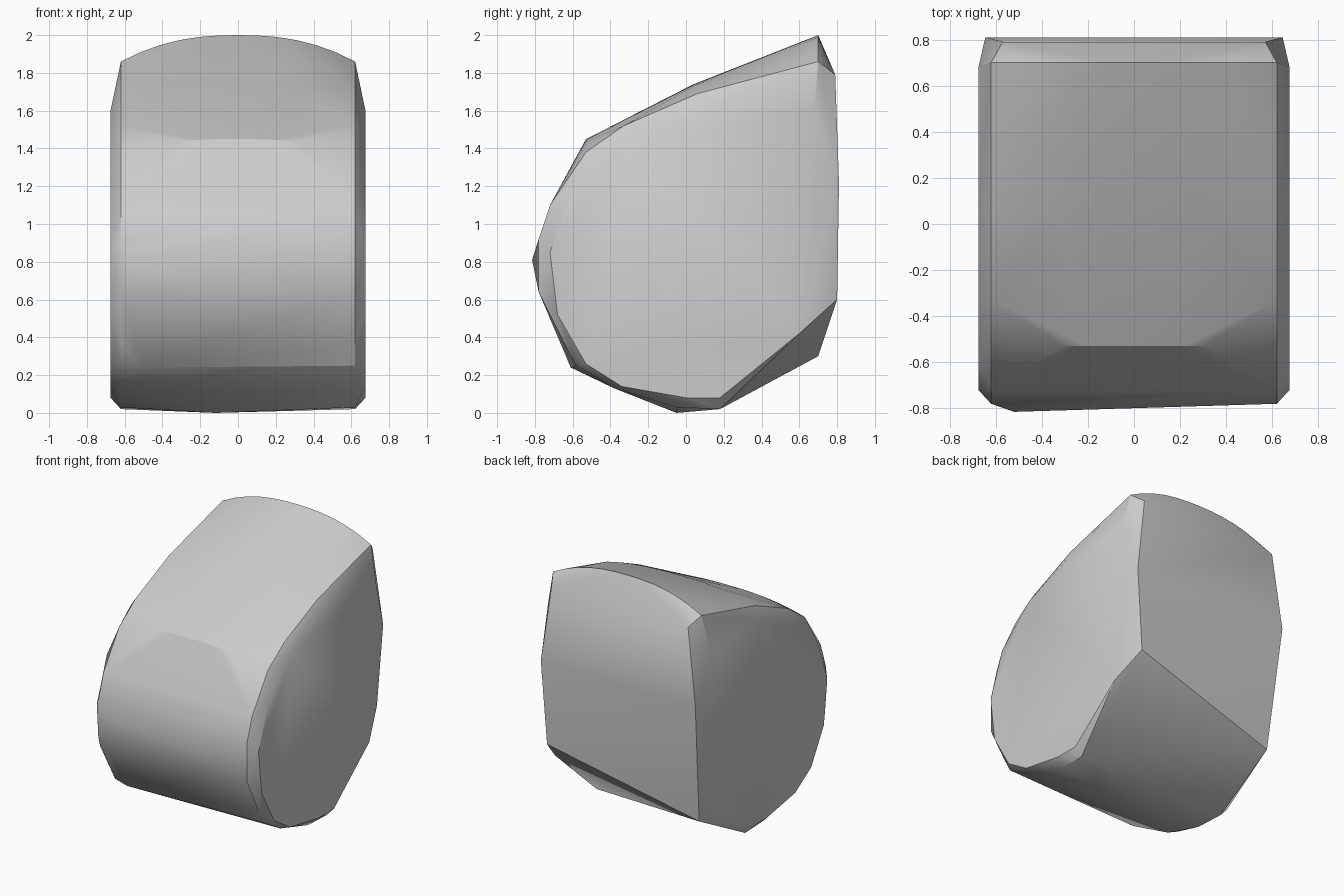
import bpy
import bmesh
import math

cube = bpy.data.objects.get("Cube")
if cube:
    bpy.data.objects.remove(cube, do_unlink=True)

# Single neutral stone colour
stone = bpy.data.materials.new("light_grey_stone")
stone.use_nodes = True
grey = (0.6, 0.6, 0.6, 1.0)
stone.diffuse_color = grey
stone.node_tree.nodes["Principled BSDF"].inputs["Base Color"].default_value = grey

# Side profiles as (y, z): flat cap, and the wider rim just inside it
cap = [(0.68, 1.60), (0.08, 1.60), (-0.32, 1.44), (-0.60, 1.18), (-0.72, 0.85),
       (-0.68, 0.52), (-0.53, 0.26), (-0.34, 0.14), (0.0, 0.08), (0.18, 0.08),
       (0.60, 0.42), (0.67, 0.90)]
rim = [(0.70, 1.86), (0.06, 1.69), (-0.33, 1.52), (-0.53, 1.38), (-0.72, 1.10),
       (-0.78, 0.92), (-0.78, 0.64), (-0.64, 0.36), (-0.58, 0.25), (-0.38, 0.13),
       (-0.05, 0.03), (0.18, 0.02)]

points = []
for side in (-1, 1):
    points += [(side * 0.675, y, z) for y, z in cap]
    points += [(side * 0.62, y, z) for y, z in rim]
    # Back corners
    points += [(side * 0.57, 0.79, 1.79), (side * 0.645, 0.81, 1.22)]

# Domed upper surface: arcs across the width, strongest at the rear ridge
for y, edge, rise in ((0.70, 1.86, 0.14), (0.04, 1.685, 0.055), (-0.53, 1.38, 0.07)):
    for i in range(1, 12):
        t = -1 + i / 6
        points.append((0.62 * t, y, edge + rise * (1 - abs(t) ** 2.4)))

# Lopsided front bulge, underside and chipped lower rear corners
points += [(-0.52, -0.815, 0.81), (-0.50, -0.61, 0.24), (-0.12, -0.05, 0.0),
           (0.60, 0.80, 0.60), (-0.60, 0.70, 0.30)]

# Wrap the points in one faceted convex block
bm = bmesh.new()
for p in points:
    bm.verts.new(p)
hull = bmesh.ops.convex_hull(bm, input=bm.verts[:])
loose = {g for g in hull["geom_interior"] + hull["geom_unused"]
         if isinstance(g, bmesh.types.BMVert)}
bmesh.ops.delete(bm, geom=list(loose), context="VERTS")
bmesh.ops.dissolve_limit(bm, angle_limit=math.radians(1.0),
                         verts=bm.verts[:], edges=bm.edges[:])
bmesh.ops.recalc_face_normals(bm, faces=bm.faces[:])

mesh = bpy.data.meshes.new("rounded_boulder")
bm.to_mesh(mesh)
bm.free()
mesh.materials.append(stone)
boulder = bpy.data.objects.new("rounded_boulder", mesh)
bpy.context.collection.objects.link(boulder)

# Soft facets, crisp rims
bpy.ops.object.select_all(action="DESELECT")
boulder.select_set(True)
bpy.context.view_layer.objects.active = boulder
bpy.ops.object.shade_smooth_by_angle(angle=math.radians(30))
